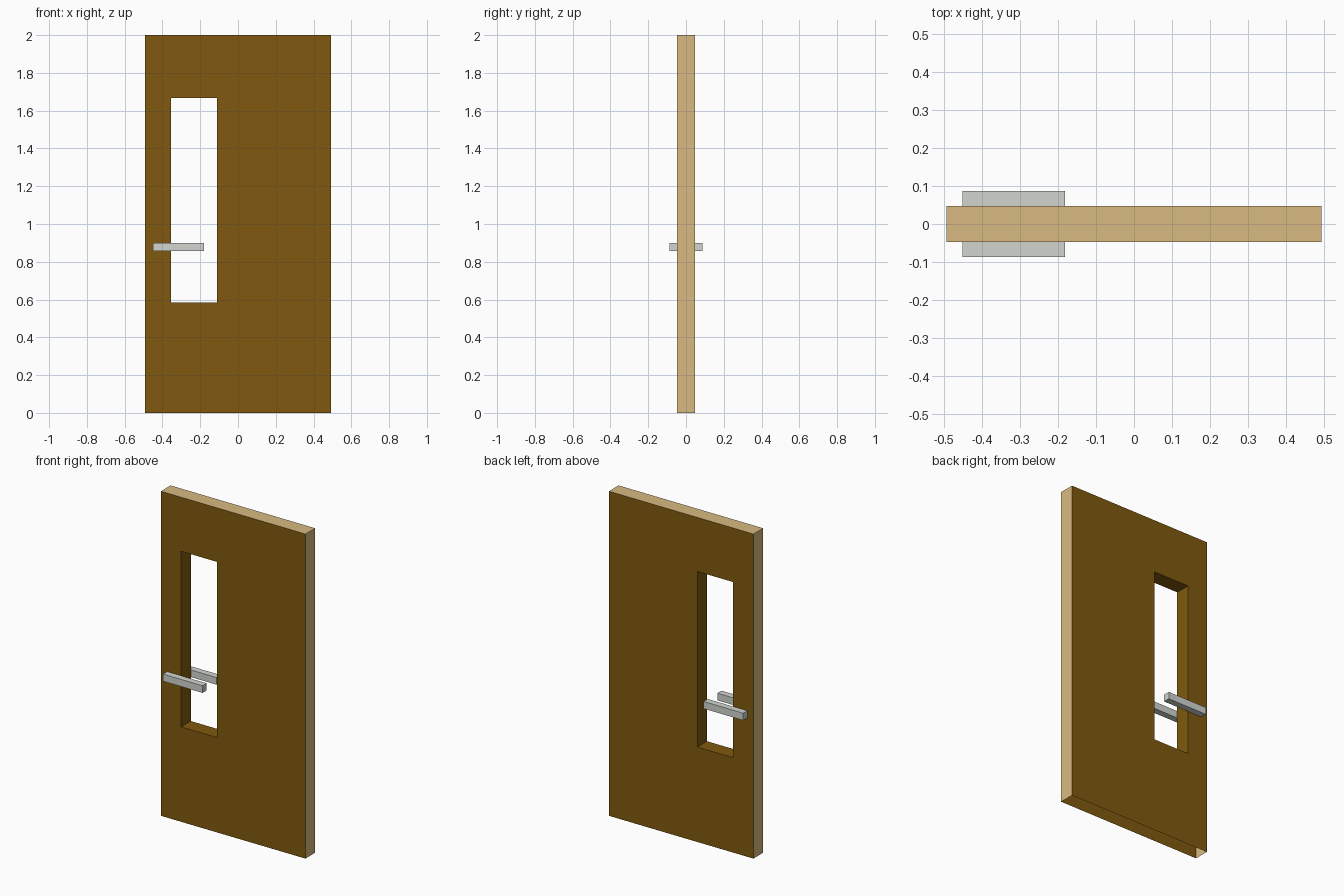
import bpy, bmesh

if "Cube" in bpy.data.objects:
    bpy.data.objects.remove(bpy.data.objects["Cube"])

HALF_W, HALF_T, HEIGHT = 0.4925, 0.047, 2.0
WIN_X, WIN_Z = (-0.355, -0.11), (0.585, 1.667)


def material(name, rgb):
    def lin(c):
        c /= 255
        return c / 12.92 if c <= 0.04045 else ((c + 0.055) / 1.055) ** 2.4
    m = bpy.data.materials.new(name)
    m.diffuse_color = (*[lin(c) for c in rgb], 1)
    m.use_nodes = True
    m.node_tree.nodes["Principled BSDF"].inputs["Base Color"].default_value = m.diffuse_color
    return m


brown = material("dark_wood", (128, 89, 14))
tan = material("pale_wood_edge", (217, 186, 130))
grey = material("grey_metal", (209, 213, 207))


def finish(bm, name, mats):
    me = bpy.data.meshes.new(name)
    bm.to_mesh(me)
    bm.free()
    for m in mats:
        me.materials.append(m)
    ob = bpy.data.objects.new(name, me)
    bpy.context.collection.objects.link(ob)
    return ob


# Door leaf: a panel with a window opening, extruded through its thickness
bm = bmesh.new()
xs = (-HALF_W, *WIN_X, HALF_W)
zs = (0, *WIN_Z, HEIGHT)
grid = [[bm.verts.new((x, -HALF_T, z)) for z in zs] for x in xs]
for i in range(3):
    for k in range(3):
        if (i, k) != (1, 1):
            bm.faces.new((grid[i][k], grid[i + 1][k], grid[i + 1][k + 1], grid[i][k + 1]))
ext = bmesh.ops.extrude_face_region(bm, geom=bm.faces[:], use_keep_orig=True)
moved = [g for g in ext["geom"] if isinstance(g, bmesh.types.BMVert)]
bmesh.ops.translate(bm, vec=(0, 2 * HALF_T, 0), verts=moved)
bmesh.ops.recalc_face_normals(bm, faces=bm.faces[:])

# Pale outer edges, and an open underside
underside = []
for f in bm.faces:
    c = f.calc_center_median()
    if abs(c.x) > HALF_W - 0.001 or c.z > HEIGHT - 0.001:
        f.material_index = 1
    elif c.z < 0.001:
        underside.append(f)
bmesh.ops.delete(bm, geom=underside, context='FACES')
finish(bm, "door_leaf", (brown, tan))

# Bar handles, one on each side
for side, name in ((-1, "front_handle"), (1, "back_handle")):
    bm = bmesh.new()
    bmesh.ops.create_cube(bm, size=1)
    bmesh.ops.scale(bm, vec=(0.27, 0.04, 0.044), verts=bm.verts[:])
    bmesh.ops.translate(bm, vec=(-0.316, side * (HALF_T + 0.02), 0.878), verts=bm.verts[:])
    finish(bm, name, (grey,))
